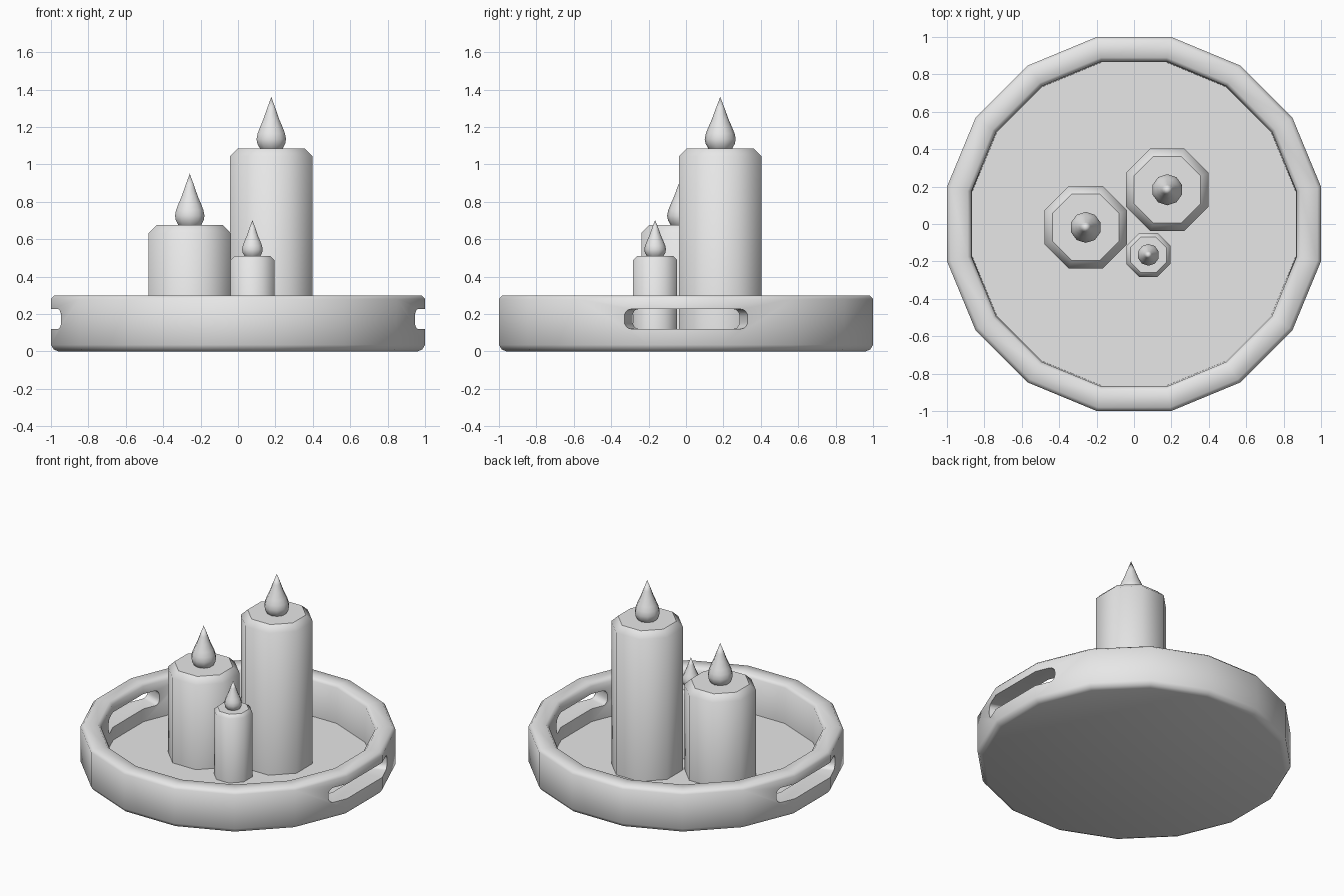
import bpy, bmesh
from math import pi, cos, sin, radians

cube = bpy.data.objects.get("Cube")
if cube:
    bpy.data.objects.remove(cube, do_unlink=True)

grey = bpy.data.materials.new("plain grey")
grey.use_nodes = True
grey.diffuse_color = (0.8, 0.8, 0.8, 1)
grey.node_tree.nodes["Principled BSDF"].inputs["Base Color"].default_value = (0.8, 0.8, 0.8, 1)


def loft(name, rings):
    """Skin a list of equal point rings and cap both ends."""
    bm = bmesh.new()
    loops = [[bm.verts.new(p) for p in ring] for ring in rings]
    n = len(loops[0])
    for a, b in zip(loops, loops[1:]):
        for i in range(n):
            j = (i + 1) % n
            bm.faces.new((a[i], a[j], b[j], b[i]))
    bm.faces.new(loops[0][::-1])
    bm.faces.new(loops[-1])
    bmesh.ops.remove_doubles(bm, verts=bm.verts, dist=0.0005)
    bmesh.ops.recalc_face_normals(bm, faces=bm.faces)
    mesh = bpy.data.meshes.new(name)
    bm.to_mesh(mesh)
    bm.free()
    mesh.materials.append(grey)
    obj = bpy.data.objects.new(name, mesh)
    bpy.context.collection.objects.link(obj)
    return obj


def lathe(name, profile, sides, centre=(0, 0), flats=True):
    """Turn (radius, height) points; with flats, radius is measured to the flat side."""
    scale = 1 / cos(pi / sides) if flats else 1
    angles = [2 * pi * (i + 0.5) / sides for i in range(sides)]
    return loft(name, [[(centre[0] + r * scale * cos(a), centre[1] + r * scale * sin(a), z)
                        for a in angles] for r, z in profile])


def smooth(obj, angle):
    bpy.ops.object.select_all(action="DESELECT")
    obj.select_set(True)
    bpy.context.view_layer.objects.active = obj
    bpy.ops.object.shade_smooth_by_angle(angle=radians(angle))


# Tray with a rounded rim
FLOOR = 0.03
tray = lathe("tray", [(0.96, 0), (0.985, 0.01), (1, 0.035), (1, 0.28), (0.98, 0.3),
                      (0.89, 0.3), (0.87, 0.28), (0.865, FLOOR)], 16)


# Handle slots: rounded rectangles that widen outwards from the tray centre
def slot_ring(x, side):
    ring = []
    for quarter, (sy, sz) in enumerate([(1, 1), (-1, 1), (-1, -1), (1, -1)]):
        for step in range(5):
            a = (quarter + step / 4) * pi / 2
            y = sy * 0.29 + 0.04 * cos(a)
            z = 0.173 + sz * 0.0125 + 0.04 * sin(a)
            ring.append((side * x, y * x / 0.946, z))
    return ring


for side in (1, -1):
    cutter = loft("slot_cutter", [slot_ring(0.7, side), slot_ring(1.1, side)])
    cut = tray.modifiers.new("slot", "BOOLEAN")
    cut.operation = "DIFFERENCE"
    cut.solver = "EXACT"
    cut.object = cutter
    bpy.context.view_layer.objects.active = tray
    bpy.ops.object.modifier_apply(modifier=cut.name)
    bpy.data.objects.remove(cutter, do_unlink=True)
smooth(tray, 55)

# Candles with chamfered tops, each with a teardrop flame
FLAME = [(0.03, -0.03), (0.064, 0), (0.078, 0.025), (0.083, 0.05), (0.077, 0.08),
         (0.065, 0.11), (0.045, 0.155), (0.027, 0.205), (0, 0.275)]
CANDLES = [("tall", (0.178, 0.183), 0.22, 1.085, 1),
           ("medium", (-0.258, -0.018), 0.22, 0.675, 1),
           ("small", (0.077, -0.165), 0.118, 0.51, 0.7)]

for size, centre, r, top, k in CANDLES:
    bevel = r * 0.19
    candle = lathe(size + "_candle", [(r, FLOOR - 0.01), (r, top - bevel), (r - bevel, top)], 8, centre)
    smooth(candle, 50)
    # Keep the flat ends crisp
    bm = bmesh.new()
    bm.from_mesh(candle.data)
    for face in bm.faces:
        if abs(face.normal.z) > 0.95:
            face.smooth = False
            for edge in face.edges:
                edge.smooth = False
    bm.to_mesh(candle.data)
    bm.free()
    flame = lathe(size + "_flame", [(fr * k, top + fz * k) for fr, fz in FLAME], 10, centre, False)
    smooth(flame, 60)
